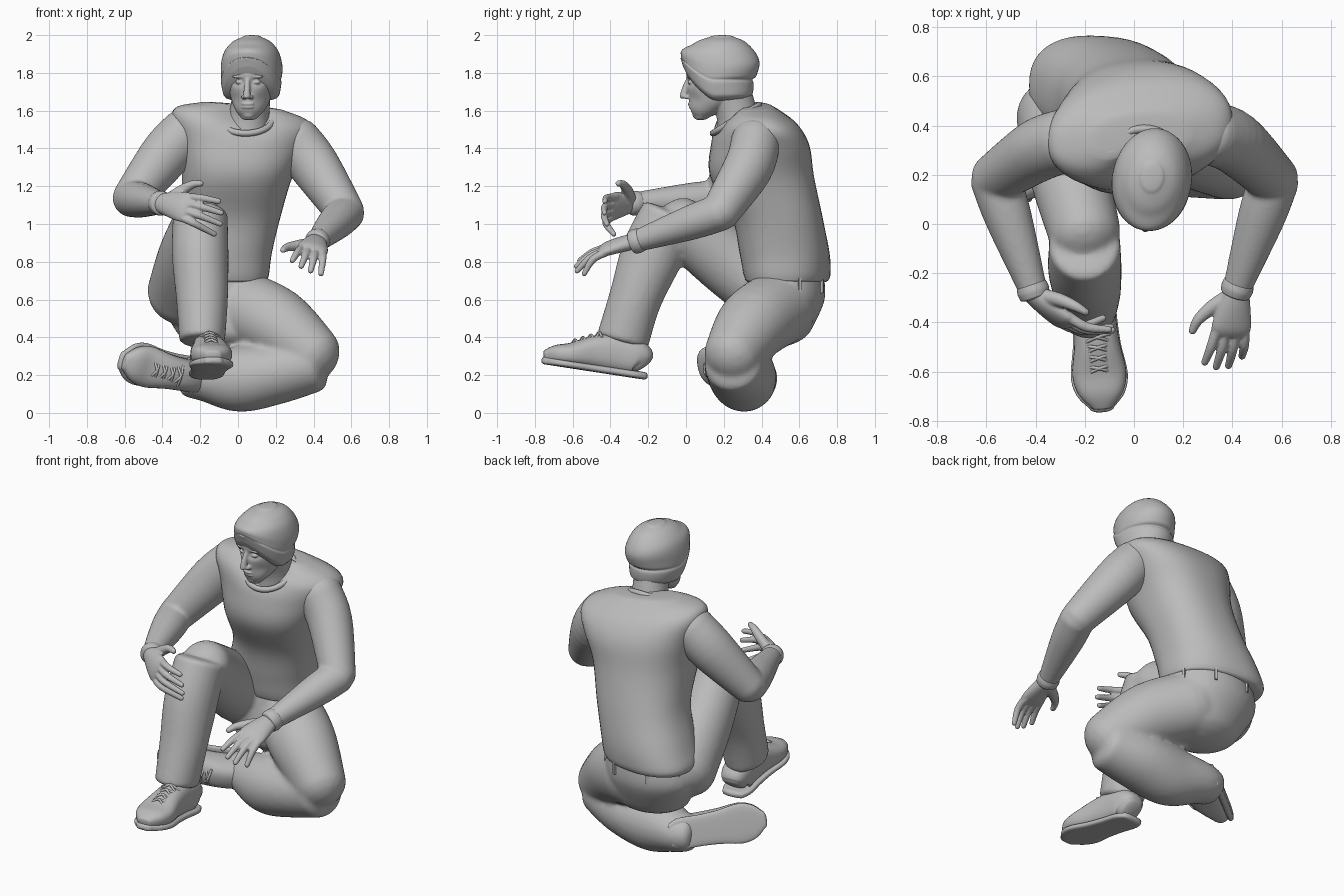
import bpy, bmesh, math
from mathutils import Vector, Matrix

if "Cube" in bpy.data.objects:
    bpy.data.objects.remove(bpy.data.objects["Cube"])

clay = bpy.data.materials.new("clay_grey")
clay.use_nodes = True
GREY = (.5, .5, .5, 1)
clay.diffuse_color = GREY
clay.node_tree.nodes["Principled BSDF"].inputs["Base Color"].default_value = GREY
UP = Vector((0, 0, 1))


def smooth_path(points, steps):
    """Catmull-Rom interpolation through stations of any dimension."""
    points = [Vector(p) for p in points]
    result = []
    for i in range(len(points) - 1):
        before, start, end = points[max(i - 1, 0)], points[i], points[i + 1]
        after = points[min(i + 2, len(points) - 1)]
        for k in range(steps):
            t = k / steps
            bend = (end - before) * t + (before * 2 - start * 5 + end * 4 - after) * t * t
            bend += (start * 3 - before - end * 3 + after) * t ** 3
            result.append(start + bend / 2)
    return result + [points[-1]]


def loft(bm, stations, hint=UP, level=False, dome=.5, power=2, segments=32, steps=5, shape=None):
    """Skin oval rings (x, y, z, half across, half along) and close the ends with domes."""
    path = smooth_path(stations, steps)
    last = len(path) - 1
    rings = []
    for i, p in enumerate(path):
        tangent = Vector((path[min(i + 1, last)] - path[max(i - 1, 0)])[:3]).normalized()
        side = Vector((1, 0, 0)) if level else hint.cross(tangent).normalized()
        normal = Vector((0, 1, 0)) if level else tangent.cross(side)
        centre = Vector(p[:3])
        ring = [(centre, side * p[3], normal * p[4])]
        if i in (0, last):
            reach = tangent * min(p[3], p[4]) * dome * (1 if i else -1)
            for angle in (math.radians(a) for a in (20, 40, 60, 75, 86)):
                c = math.cos(angle)
                ring.append((centre + reach * math.sin(angle), side * p[3] * c, normal * p[4] * c))
        rings += ring if i else ring[::-1]
    loops = []
    for centre, side, normal in rings:
        loop = []
        for k in range(segments):
            c, s = math.cos(math.tau * k / segments), math.sin(math.tau * k / segments)
            c, s = (math.copysign(abs(v) ** (2 / power), v) for v in (c, s))
            point = centre + side * c + normal * s
            loop.append(bm.verts.new(shape(point) if shape else point))
        loops.append(loop)
    for a, b in zip(loops, loops[1:]):
        for k in range(segments):
            j = (k + 1) % segments
            bm.faces.new((a[k], a[j], b[j], b[k]))
    bm.faces.new(loops[0][::-1])
    bm.faces.new(loops[-1])


def blob(bm, place, size, frame=Matrix()):
    matrix = frame @ Matrix.Translation(place) @ Matrix.Diagonal((*size, 1))
    bmesh.ops.create_uvsphere(bm, u_segments=20, v_segments=12, radius=1, matrix=matrix)


def finish(name, bm, voxel=0, relax=0):
    """Turn the bmesh into a named object, optionally fused and relaxed."""
    bmesh.ops.recalc_face_normals(bm, faces=bm.faces)
    mesh = bpy.data.meshes.new(name)
    bm.to_mesh(mesh)
    bm.free()
    obj = bpy.data.objects.new(name, mesh)
    bpy.context.collection.objects.link(obj)
    if voxel:
        fuse = obj.modifiers.new("fuse", "REMESH")
        fuse.mode, fuse.voxel_size = "VOXEL", voxel
        soft = obj.modifiers.new("soft", "SMOOTH")
        soft.factor, soft.iterations = .5, relax
        graph = bpy.context.evaluated_depsgraph_get()
        obj.data = bpy.data.meshes.new_from_object(obj.evaluated_get(graph))
        obj.modifiers.clear()
    obj.data.materials.clear()
    obj.data.materials.append(clay)
    bpy.ops.object.select_all(action="DESELECT")
    obj.select_set(True)
    bpy.context.view_layer.objects.active = obj
    bpy.ops.object.shade_smooth_by_angle(angle=math.radians(50))


def frame_from(origin, forward, top, mirror=1):
    """Matrix whose y runs forward, z runs to the top and x to the side."""
    y = Vector(forward).normalized()
    z = Vector(top)
    z = (z - y * z.dot(y)).normalized()
    x = y.cross(z) * mirror
    return Matrix.Translation(origin) @ Matrix((x, y, z)).transposed().to_4x4()


# Sleeveless top: sloping shoulders, slight twist and a scooped neckline
def slope(p):
    lift = min(max((p.z - 1.2) / .3, 0), 1)
    turn = .2 * min(max((p.z - .7) / .8, 0), 1) - .1
    scoop = math.exp(-((p.x - .04) / .12) ** 2 - ((p.z - 1.6) / .09) ** 2) if p.y < .3 else 0
    return Vector((p.x, p.y + turn * (p.x + .08) + .07 * scoop, p.z - .1 * p.x * lift))


bm = bmesh.new()
loft(bm, [(-.13, .53, .7, .285, .215), (-.13, .53, .74, .295, .228), (-.1, .52, .85, .28, .237),
          (-.045, .485, 1.03, .268, .24), (-.005, .4, 1.25, .292, .275), (.018, .385, 1.42, .34, .258),
          (.025, .365, 1.53, .376, .215), (.02, .35, 1.59, .34, .155), (.025, .34, 1.625, .22, .11)],
     level=True, dome=.1, power=2.35, segments=48, shape=slope)
finish("vest", bm)

# Collar band
bpy.ops.mesh.primitive_torus_add(location=(.04, .265, 1.555), rotation=(.55, 0, 0),
                                 major_radius=.143, minor_radius=.017, major_segments=40)
collar = bpy.context.object
collar.name = "collar"
collar.data.materials.append(clay)
bpy.ops.object.shade_smooth()

# Trousers: hips, raised right leg and folded left leg fused together
bm = bmesh.new()
loft(bm, [(-.12, .53, .74, .26, .2), (-.13, .52, .6, .285, .215), (-.1, .48, .45, .24, .19)], level=True, dome=.6)
loft(bm, [(-.29, .44, .64, .19, .19), (-.26, .2, .82, .165, .18), (-.2, -.04, 1.0, .147, .15)], dome=.8)
loft(bm, [(-.2, -.085, 1.05, .145, .155), (-.2, -.18, .84, .15, .165), (-.19, -.27, .6, .137, .14),
          (-.19, -.335, .385, .122, .14)], hint=Vector((0, -1, 0)), dome=.15)
loft(bm, [(0, .5, .56, .19, .2), (.2, .36, .47, .195, .195), (.39, .25, .31, .155, .16)], dome=.9)
loft(bm, [(.4, .25, .26, .155, .15), (.2, .29, .21, .18, .165), (0, .31, .18, .17, .175),
          (-.18, .35, .185, .135, .125), (-.27, .34, .19, .115, .105)], dome=.4)
finish("trousers", bm, .014, 9)

# Belt loops under the hem
bm = bmesh.new()
for angle in (20, 65, 115, 160):
    a = math.radians(angle)
    spot = Vector((-.12 + .268 * math.cos(a), .53 + .208 * math.sin(a), .68))
    turn = Matrix.Translation(spot) @ Matrix.Rotation(a, 4, "Z") @ Matrix.Diagonal((.02, .016, .09, 1))
    bmesh.ops.create_cube(bm, size=1, matrix=turn)
finish("belt_loops", bm)

# Arms and wrist bands
ARMS = {"right": [(-.275, .34, 1.485), (-.39, .3, 1.36), (-.565, .185, 1.135), (-.41, -.27, 1.11)],
        "left": [(.305, .37, 1.44), (.41, .33, 1.3), (.57, .18, 1.06), (.42, -.26, .91)]}
for side, (shoulder, bicep, elbow, wrist) in ARMS.items():
    middle = Vector(elbow).lerp(Vector(wrist), .35)
    ahead = Vector(wrist) - Vector(elbow)
    bm = bmesh.new()
    loft(bm, [(*shoulder, .13, .133), (*bicep, .128, .135), (*elbow, .102, .102)], dome=.8)
    loft(bm, [(*elbow, .102, .098), (*middle, .096, .092), (*wrist, .058, .058)], dome=.7)
    finish(side + "_arm", bm, .011, 5)
    bm = bmesh.new()
    ends = [Vector(wrist) + ahead * s for s in (-.05, 0, .05)]
    loft(bm, [(*p, r, r) for p, r in zip(ends, (.062, .066, .062))], dome=.2)
    finish(side + "_cuff", bm)

# Hands: flattened palm, four bent fingers and a thumb
HANDS = {"right": ((-.4, -.29, 1.11), (.72, -.6, -.13), (-.5, -.72, .3), -1, .055),
         "left": ((.415, -.28, .905), (-.14, -.94, -.28), (.22, -.25, .95), 1, .028)}
for side, (wrist, forward, back, mirror, droop) in HANDS.items():
    frame = frame_from(wrist, forward, back, mirror)
    place = lambda p: frame @ p
    bm = bmesh.new()
    loft(bm, [(0, -.02, 0, .05, .042), (0, .06, .005, .068, .04), (0, .14, .005, .082, .034),
              (0, .175, 0, .077, .025)], shape=place, dome=.6)
    for k, length in enumerate((.145, .165, .16, .12)):
        x = .057 - .038 * k
        spread = .022 - .016 * k
        curl = -droop * (.7 + .3 * k)
        loft(bm, [(x, .15, 0, .021, .022), (x + spread * .5, .17 + length * .45, curl * .3, .02, .02),
                  (x + spread, .17 + length, curl * 1.6, .015, .014)], shape=place, dome=.9, segments=14)
    loft(bm, [(.03, .03, -.01, .036, .032), (.09, .08, -.02, .03, .028), (.135, .135, -.025, .022, .022),
              (.15, .185, -.03, .016, .015)], shape=place, dome=.9, segments=16)
    finish(side + "_hand", bm, .006, 2)

# Shoes with soles and crossed laces
SHOES = {"right": ((-.175, -.2, .185), (.08, -.98, .15), (0, .15, 1)),
         "left": ((-.2, .47, .2), (-.74, -.63, .14), (.6, -.75, -.25))}
LAST = [(.045, .065, .14), (.08, .085, .19), (.19, .085, .205), (.3, .092, .18),
        (.42, .11, .125), (.5, .092, .1), (.555, .045, .065)]
for side, (heel, forward, top) in SHOES.items():
    frame = frame_from(heel, forward, top)
    place = lambda p: frame @ p
    bm = bmesh.new()
    loft(bm, [(0, y, h / 2, w, h / 2) for y, w, h in LAST], shape=place, power=2.6, dome=.35)
    finish(side + "_shoe", bm)
    bm = bmesh.new()
    loft(bm, [(0, y - .02 * (y < .06), .008, w + .006, .02) for y, w, h in LAST],
         shape=place, power=3.5, dome=1)
    finish(side + "_sole", bm)
    bm = bmesh.new()
    for k in range(4):
        y = .28 + .04 * k
        h = .195 - .48 * (y - .28)
        for s in (-1, 1):
            loft(bm, [(-.055 * s, y, h - .02, .007, .007), (0, y + .015, h + .004, .007, .007),
                      (.055 * s, y + .03, h - .035, .007, .007)], shape=place, segments=8)
    finish(side + "_laces", bm)

# Head, features and neck
head = Matrix.Translation((.07, .165, 0)) @ Matrix.Rotation(-.13, 4, "Z")


def sockets(p):
    """Press the eye sockets and cheeks into the face."""
    if p.y < 0:
        for eye in (-.048, .048):
            gap = ((p.x - eye) / .032) ** 2 + ((p.z - 1.752) / .02) ** 2
            p.y += .02 * math.exp(-gap)
            hollow = ((p.x - eye * 1.5) / .03) ** 2 + ((p.z - 1.66) / .035) ** 2
            p.y += .01 * math.exp(-hollow)
    return head @ p


bm = bmesh.new()
loft(bm, [(0, -.08, 1.565, .045, .038), (0, -.055, 1.6, .075, .085), (0, -.02, 1.66, .103, .13),
          (0, 0, 1.75, .122, .162), (0, 0, 1.87, .125, .165)], level=True, segments=72, steps=9, shape=sockets)
loft(bm, [(0, -.15, 1.775, .012, .012), (0, -.17, 1.72, .016, .018), (0, -.18, 1.675, .02, .02)],
     level=True, dome=.6, shape=lambda p: head @ p)
for s in (-1, 1):
    blob(bm, (.019 * s, -.16, 1.672), (.014, .018, .012), head)
    blob(bm, (.046 * s, -.136, 1.75), (.021, .016, .01), head)
    blob(bm, (.048 * s, -.142, 1.78), (.036, .016, .009), head)
for z, depth in ((1.636, -.143), (1.618, -.138)):
    blob(bm, (0, depth, z), (.034, .014, .0075), head)
blob(bm, (0, -.114, 1.58), (.03, .018, .02), head)
loft(bm, [(.045, .29, 1.46, .125, .125), (.06, .27, 1.58, .105, .11), (.075, .23, 1.72, .1, .11)], dome=.2)
finish("head", bm, .0055, 2)


# Knitted cap: folded brim arched over the face, loose crown behind
def drape(p):
    fade = min(max((1.95 - p.z) / .26, 0), 1)
    arch = .165 * min(max(-p.y / .19, 0), 1) ** 1.4
    ripple = 1 + .016 * math.sin(38 * p.z + 9 * p.x) * min(max(p.y / .1, 0), 1)
    return head @ Vector((p.x * ripple, p.y * ripple, p.z + arch * fade))


bm = bmesh.new()
loft(bm, [(0, 0, 1.675, .142, .174), (0, 0, 1.69, .15, .185), (0, 0, 1.745, .16, .194),
          (0, 0, 1.765, .157, .19), (0, .01, 1.785, .161, .202), (0, .015, 1.85, .16, .207),
          (0, .015, 1.915, .142, .185), (0, .02, 1.965, .1, .13), (0, .025, 1.99, .05, .065)],
     level=True, dome=.2, segments=56, shape=drape)
finish("knit_cap", bm)
